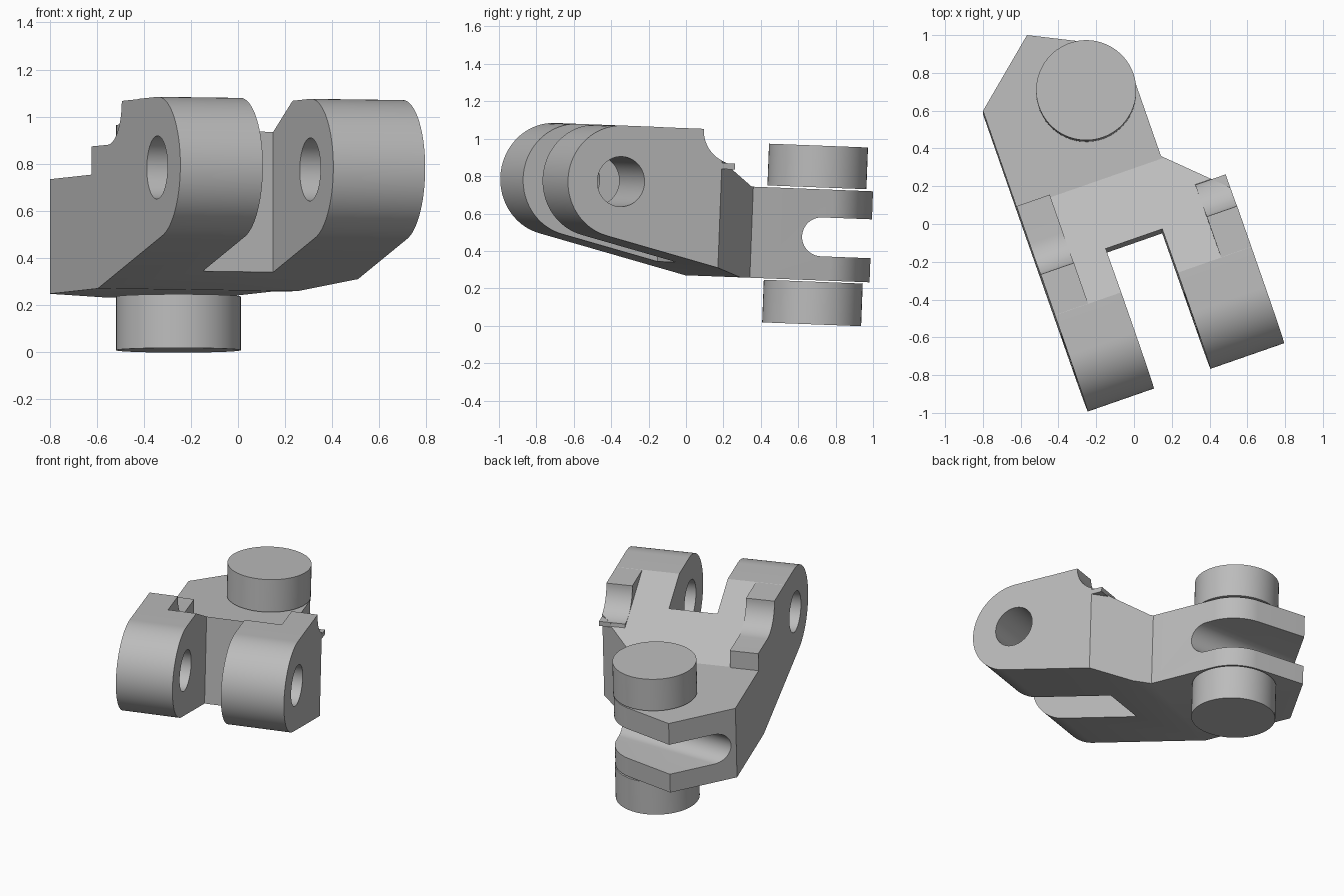
import bpy, bmesh, math
from mathutils import Matrix, Vector

if "Cube" in bpy.data.objects:
    bpy.data.objects.remove(bpy.data.objects["Cube"], do_unlink=True)

mat = bpy.data.materials.new("plain_grey")
mat.use_nodes = True
GREY = (0.5, 0.5, 0.5, 1)
mat.diffuse_color = GREY
mat.node_tree.nodes["Principled BSDF"].inputs["Base Color"].default_value = GREY

TURN = math.radians(19.2)
TILT = (Matrix.Translation((0, 0, 0.5)) @ Matrix.Rotation(math.radians(-2.2), 4, 'X')
        @ Matrix.Translation((0, 0, -0.5)) @ Matrix.Rotation(TURN, 4, 'Z'))


def arc(cx, cy, r, start, end, n=24):
    steps = [math.radians(start + (end - start) * i / n) for i in range(n + 1)]
    return [(cx + r * math.cos(a), cy + r * math.sin(a)) for a in steps]


def prism(name, points, axis, lo, hi):
    """Extrude a plan (axis Z) or a side profile in y,z (axis X)."""
    bm = bmesh.new()
    place = (lambda p: (p[0], p[1], lo)) if axis == 'Z' else (lambda p: (lo, p[0], p[1]))
    face = bm.faces.new([bm.verts.new(place(p)) for p in points])
    shift = Vector((0, 0, hi - lo)) if axis == 'Z' else Vector((hi - lo, 0, 0))
    new = bmesh.ops.extrude_face_region(bm, geom=[face])["geom"]
    bmesh.ops.translate(bm, vec=shift, verts=[v for v in new if isinstance(v, bmesh.types.BMVert)])
    bmesh.ops.recalc_face_normals(bm, faces=bm.faces[:])
    mesh = bpy.data.meshes.new(name)
    bm.to_mesh(mesh)
    bm.free()
    mesh.materials.append(mat)
    obj = bpy.data.objects.new(name, mesh)
    bpy.context.collection.objects.link(obj)
    return obj


def combine(obj, other, operation):
    """Apply a boolean and remove the helper."""
    mod = obj.modifiers.new("combine", 'BOOLEAN')
    mod.operation, mod.object, mod.solver = operation, other, 'EXACT'
    bpy.context.view_layer.update()
    graph = bpy.context.evaluated_depsgraph_get()
    mesh = bpy.data.meshes.new_from_object(obj.evaluated_get(graph))
    obj.modifiers.clear()
    obj.data = mesh
    bpy.data.objects.remove(other, do_unlink=True)


# Side profile: rounded nose, tapered underside, sloped deck, flat rear plate
TOP, DECK, STEP, BASE = 1.057, 0.757, 0.877, 0.27
HOLE_Y = -0.567
profile = arc(HOLE_Y, DECK, 0.30, 90, 256.6, 40)
profile += [(0.2, BASE), (1.3, BASE), (1.3, DECK), (0.27, DECK), (-0.34, TOP)]
body = prism("clevis_body", profile, 'X', -1, 1)

# Raised outer shoulders with a scooped step
scoop = [(-0.34, 0.6), (-0.34, TOP - 0.001)] + arc(0.07, TOP - 0.001, 0.18, 180, 270, 16)
right_step = scoop + [(0.28, STEP), (0.28, 0.6)]
left_step = scoop + arc(0.195, STEP, 0.12, 180, 265, 12) + [(0.19, 0.6)]
combine(body, prism("right_shoulder", right_step, 'X', -1.1, -0.375), 'UNION')
combine(body, prism("left_shoulder", left_step, 'X', 0.37, 1.1), 'UNION')

# Plan outline with the fork gap and the round lug at the back
PIN = (-0.012, 0.735)
outline = [(-0.561, -1), (-0.561, 0.82), (-0.209, 1.122)]
outline += arc(*PIN, 0.262, 62.9, 0)
outline += [(0.25, 0.284), (0.54, 0.0), (0.54, -1), (0.127, -1),
            (0.127, -0.09), (-0.19, -0.09), (-0.19, -1)]
combine(body, prism("outline", outline, 'Z', 0.1, 1.3), 'INTERSECT')

# Cross hole through both fork arms
combine(body, prism("hole", arc(HOLE_Y, DECK, 0.134, 0, 352.5, 47), 'X', -2, 2), 'DIFFERENCE')

# Rounded slot through the rear plate, set at an angle to the arms
slot = arc(0.725, 0.503, 0.104, 90, 270) + [(2, 0.399), (2, 0.607)]
cutter = prism("slot", slot, 'X', -2, 2)
cutter.data.transform(Matrix.Rotation(-TURN, 4, 'Z'))
combine(body, cutter, 'DIFFERENCE')

# Small overhanging lip beside the left step
lip = prism("step_lip", [(0.54, 0.0), (0.54, 0.075), (0.461, 0.075)], 'Z', 0.845, STEP)

# Pin heads above and below the lug
disc = arc(*PIN, 0.265, 0, 354.375, 63)
upper = prism("upper_pin_head", disc, 'Z', 0.767, 0.99)
lower = prism("lower_pin_head", disc, 'Z', 0.034, 0.262)

bpy.ops.object.select_all(action='DESELECT')
for obj in (body, lip, upper, lower):
    obj.data.transform(TILT)
    obj.select_set(True)
bpy.context.view_layer.objects.active = body
bpy.ops.object.shade_smooth_by_angle(angle=math.radians(25))
